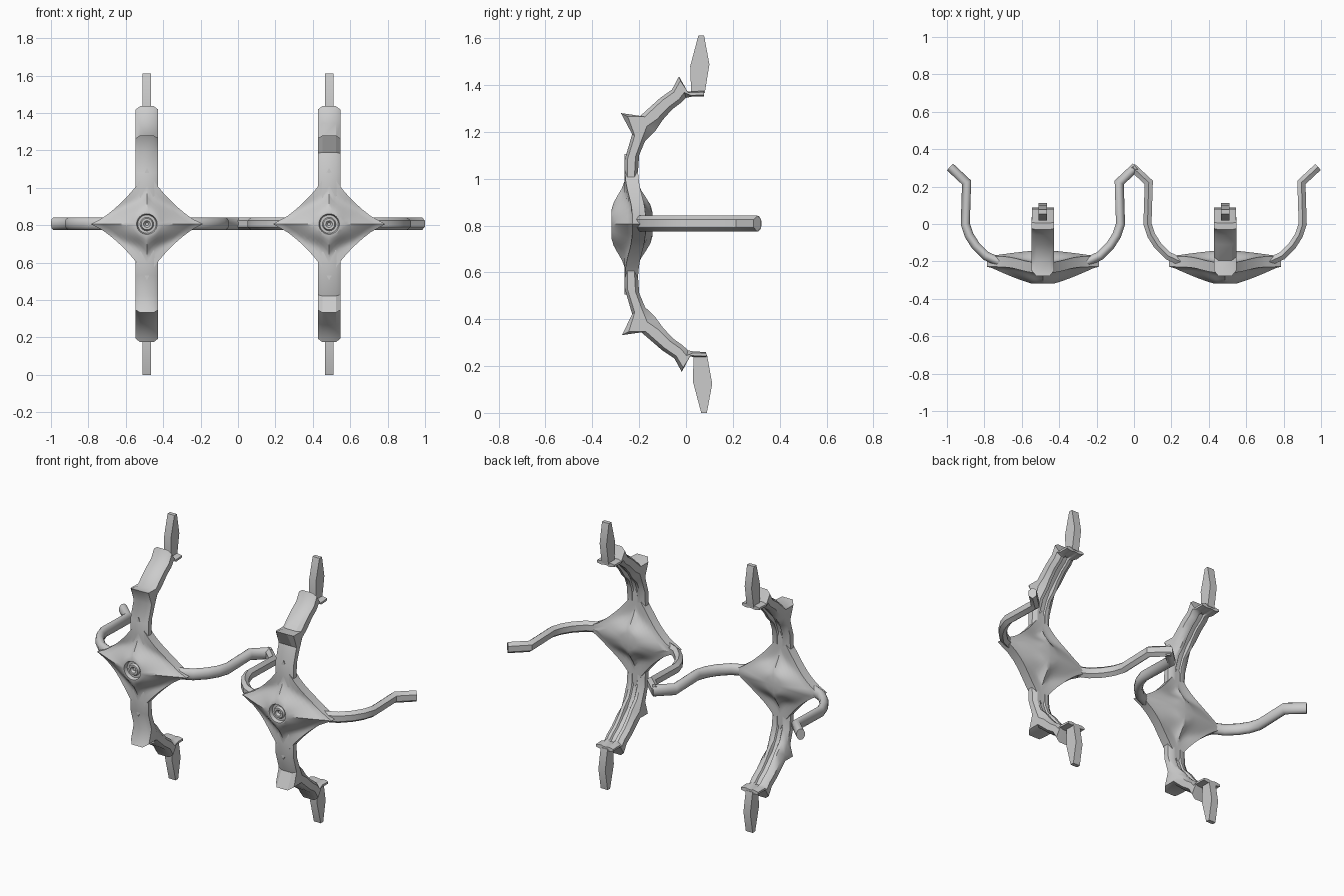
import bpy, bmesh, math
from mathutils import Vector

if "Cube" in bpy.data.objects:
    bpy.data.objects.remove(bpy.data.objects["Cube"])

ZC = 0.806
TAU = math.tau


def finish(bm, name, angle):
    bmesh.ops.recalc_face_normals(bm, faces=bm.faces)
    me = bpy.data.meshes.new(name)
    bm.to_mesh(me)
    bm.free()
    me.shade_smooth()
    me.set_sharp_from_angle(angle=math.radians(angle))
    ob = bpy.data.objects.new(name, me)
    bpy.context.collection.objects.link(ob)
    return ob


def bridge(bm, a, b):
    n = len(a)
    for i in range(n):
        bm.faces.new((a[i], a[(i + 1) % n], b[(i + 1) % n], b[i]))


def loft(name, rings, angle):
    bm = bmesh.new()
    vr = [[bm.verts.new(p) for p in r] for r in rings]
    for a, b in zip(vr, vr[1:]):
        bridge(bm, a, b)
    bm.faces.new(vr[0])
    bm.faces.new(vr[-1])
    return finish(bm, name, angle)


# Domed four-pointed hub with a stepped round recess in front
def hub(name, cx, n, angle):
    bm = bmesh.new()

    def ring(fn):
        return [bm.verts.new(fn(TAU * i / n)) for i in range(n)]

    def circle(r, y):
        return ring(lambda a: (cx + r * math.cos(a), y, ZC + r * math.sin(a)))

    def star(t, centre, half, r0):
        def fn(a):
            c, s = math.cos(a), math.sin(a)
            rr = 0.3 / (abs(c) ** 0.8 + abs(s) ** 0.8) ** 1.25
            r = r0 + (rr - r0) * t
            v = s * s
            k = min(1, t / (0.95 - 0.4 * v))
            k = k * k * (3 - 2 * k) * v + k ** 1.2 * (1 - v)
            rim = -0.2 - 0.034 * v + half
            return (cx + r * c, centre + (rim - centre) * k, ZC + r * s)
        return ring(fn)

    steps = [i / 8 for i in range(1, 9)]
    rings = [circle(r, y) for r, y in ((.008, -.298), (.018, -.31), (.03, -.31),
                                       (.036, -.297), (.049, -.297), (.055, -.318), (.062, -.318))]
    rings += [star(t, -.316, -.028, .062) for t in steps]
    rings += [star(t, -.143, .028, .05) for t in reversed(steps)]
    rings += [circle(.05, -.143), circle(.01, -.141)]
    for a, b in zip(rings, rings[1:]):
        bridge(bm, a, b)
    bm.faces.new(rings[0])
    bm.faces.new(rings[-1])
    return finish(bm, name, angle)


# Horizontal bent arm: offsets from hub centre in plan
ARM_PATH = [(.18, -.215), (.24, -.2), (.305, -.17), (.36, -.115), (.395, -.06),
            (.415, 0), (.408, .222), (.497, .305)]


def side_arm(name, cx, side, n, angle):
    pts = [Vector(p) for p in ARM_PATH]
    rings = []
    for i, p in enumerate(pts):
        d0 = (p - pts[i - 1]).normalized() if i else (pts[1] - p).normalized()
        d1 = (pts[i + 1] - p).normalized() if i < len(pts) - 1 else d0
        t = (d0 + d1).normalized()
        nrm = Vector((-t.y, t.x)) / max(.5, t.dot(d1))
        ring = []
        for k in range(n):
            a = TAU * (k + .5) / n
            q = p + nrm * .025 * math.cos(a)
            ring.append((cx + side * q.x, q.y, ZC + .002 + .034 * math.sin(a)))
        rings.append(ring)
    loft(name, rings, angle)


# Vertical limb: front y,z / back y,z / half width
LIMB = [(-.262, .93, -.205, .93, .058), (-.262, 1.0, -.207, 1.0, .06),
        (-.262, 1.08, -.2, 1.1, .06), (-.23, 1.19, -.175, 1.16, .06),
        (-.278, 1.28, -.13, 1.205, .06), (-.195, 1.268, -.1, 1.25, .06),
        (-.11, 1.345, -.06, 1.295, .06), (-.06, 1.38, -.02, 1.325, .06),
        (-.03, 1.437, 0, 1.345, .06), (.005, 1.372, .025, 1.35, .06),
        (.077, 1.374, .077, 1.352, .058)]
# Limb section: depth fraction, width fraction, with a groove along the back
HALF = [(0, .6), (.2, 1), (.75, 1), (1, .6), (1, .3), (.86, .2)]
SECTION = HALF + [(u, -w) for u, w in reversed(HALF)]
BLADE = [(.053, 1.612), (.077, 1.612), (.1, 1.488), (.08, 1.365),
         (.022, 1.365), (.018, 1.48)]


def place(x, y, z, up):
    if up:
        return (x, y, z)
    return (x, y + .012 * min(1, max(0, (z - 1.2) / .2)), 2 * ZC - z)


def limb(name, cx, up, angle):
    rings = [[place(cx + w * hw, fy + (by - fy) * u, fz + (bz - fz) * u, up)
              for u, w in SECTION] for fy, fz, by, bz, hw in LIMB]
    loft(name, rings, angle)


# Flat diamond blade at the limb tip
def blade(name, cx, up):
    loft(name, [[place(cx + x, y, z, up) for y, z in BLADE] for x in (-.023, .023)], 25)


# Two frames: a rounder one on the left, a more faceted one on the right
for label, cx, hub_n, arm_n, angle in (("left", -.487, 64, 12, 50), ("right", .487, 32, 6, 30)):
    hub(label + "_hub", cx, hub_n, angle)
    for side, sn in ((-1, "outer_a"), (1, "outer_b")):
        side_arm(f"{label}_side_arm_{sn}", cx, side, arm_n, angle)
    for up, vn in ((True, "upper"), (False, "lower")):
        limb(f"{label}_{vn}_limb", cx, up, angle)
        blade(f"{label}_{vn}_blade", cx, up)
